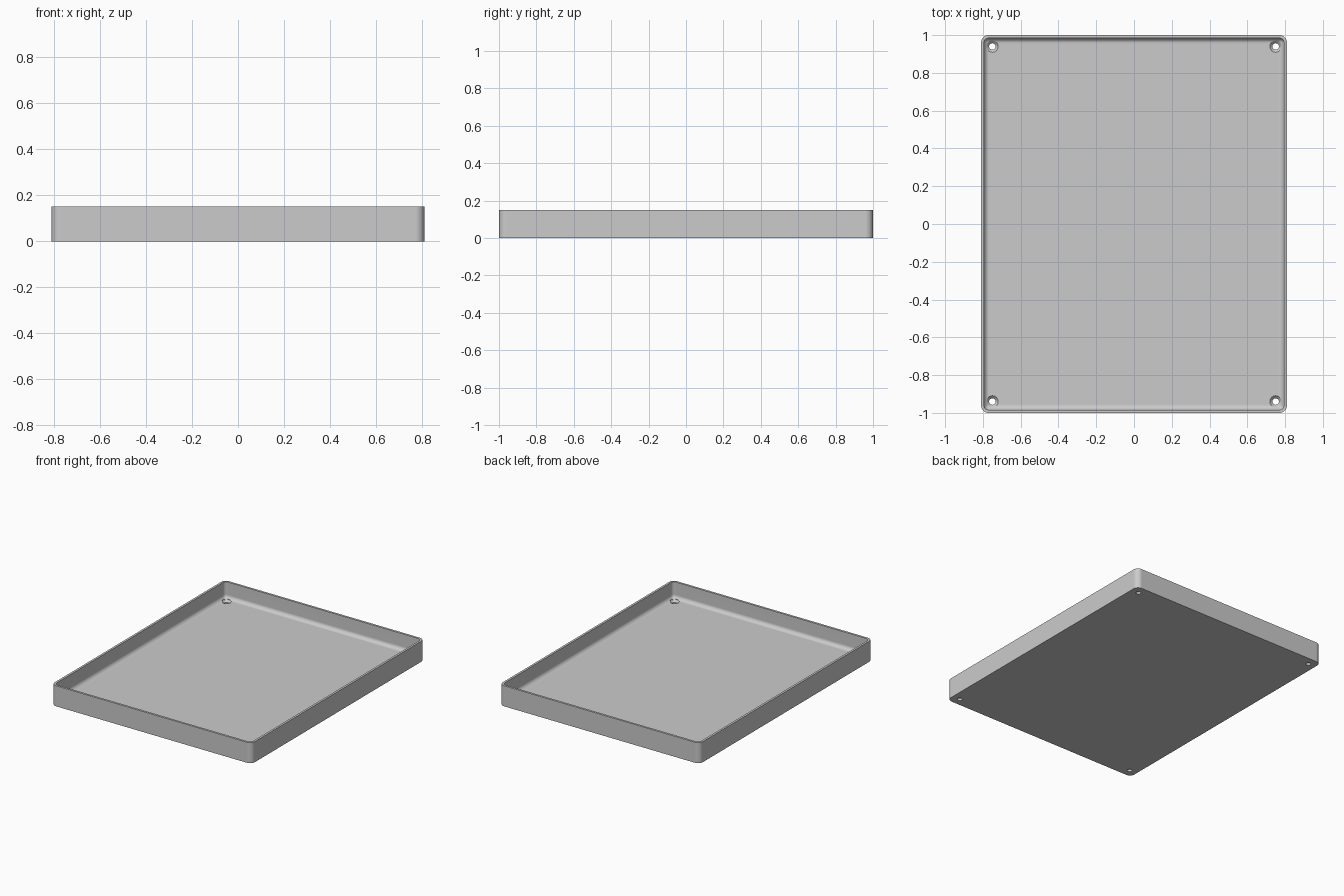
import bpy, bmesh
from math import sin, cos, pi, radians

cube = bpy.data.objects.get("Cube")
if cube:
    bpy.data.objects.remove(cube, do_unlink=True)

HALF_X, HALF_Y, HEIGHT = 0.81, 1.0, 0.15
CORNER, WALL, FLOOR, FILLET = 0.04, 0.016, 0.03, 0.028
HOLE_X, HOLE_Y = 0.75, 0.94

grey = bpy.data.materials.new("light grey")
grey.use_nodes = True
colour = (0.6, 0.6, 0.6, 1)
grey.diffuse_color = colour
grey.node_tree.nodes["Principled BSDF"].inputs["Base Color"].default_value = colour


def rounded_ring(bm, inset, z, steps=8):
    """Rounded rectangle loop, inset from the outer wall."""
    r = max(CORNER - inset, 0.006)
    cx, cy = HALF_X - inset - r, HALF_Y - inset - r
    ring = []
    for i, (sx, sy) in enumerate(((1, 1), (-1, 1), (-1, -1), (1, -1))):
        for k in range(steps + 1):
            a = (i + k / steps) * pi / 2
            ring.append(bm.verts.new((sx * cx + r * cos(a), sy * cy + r * sin(a), z)))
    return ring


def circle_ring(bm, x, y, r, z, sides=32):
    return [bm.verts.new((x + r * cos(2 * pi * k / sides), y + r * sin(2 * pi * k / sides), z))
            for k in range(sides)]


def skin(bm, rings):
    """Join the loops in order and cap both ends."""
    for a, b in zip(rings, rings[1:]):
        for k in range(len(a)):
            n = (k + 1) % len(a)
            bm.faces.new((a[k], a[n], b[n], b[k]))
    bm.faces.new(rings[0][::-1])
    bm.faces.new(rings[-1])
    bmesh.ops.recalc_face_normals(bm, faces=bm.faces)


def make_object(name, bm):
    mesh = bpy.data.meshes.new(name)
    bm.to_mesh(mesh)
    bm.free()
    obj = bpy.data.objects.new(name, mesh)
    bpy.context.collection.objects.link(obj)
    mesh.materials.append(grey)
    return obj


# Tray: outer wall, rim, inner wall, then a rounded cove down to the floor
bm = bmesh.new()
profile = [(0, 0), (0, HEIGHT), (WALL, HEIGHT)]
for k in range(7):
    a = k / 6 * pi / 2
    profile.append((WALL + FILLET * (1 - cos(a)), FLOOR + FILLET * (1 - sin(a))))
skin(bm, [rounded_ring(bm, inset, z) for inset, z in profile])
tray = make_object("tray", bm)

# Countersunk screw holes in the four corners
bm = bmesh.new()
for x in (-HOLE_X, HOLE_X):
    for y in (-HOLE_Y, HOLE_Y):
        part = [(0.017, -0.02), (0.017, 0.016), (0.031, FLOOR), (0.031, 0.06)]
        skin(bm, [circle_ring(bm, x, y, r, z) for r, z in part])
cutter = make_object("screw_hole_cutter", bm)
cutter.hide_render = True

cut = tray.modifiers.new("screw holes", "BOOLEAN")
cut.operation = "DIFFERENCE"
cut.solver = "EXACT"
cut.object = cutter

bpy.ops.object.select_all(action="DESELECT")
tray.select_set(True)
bpy.context.view_layer.objects.active = tray
bpy.ops.object.modifier_apply(modifier=cut.name)
bpy.data.objects.remove(cutter, do_unlink=True)

# Smooth corners and coves, crisp rim and hole edges
bpy.ops.object.shade_smooth_by_angle(angle=radians(30))
weighted = tray.modifiers.new("flat face normals", "WEIGHTED_NORMAL")
weighted.keep_sharp = True
